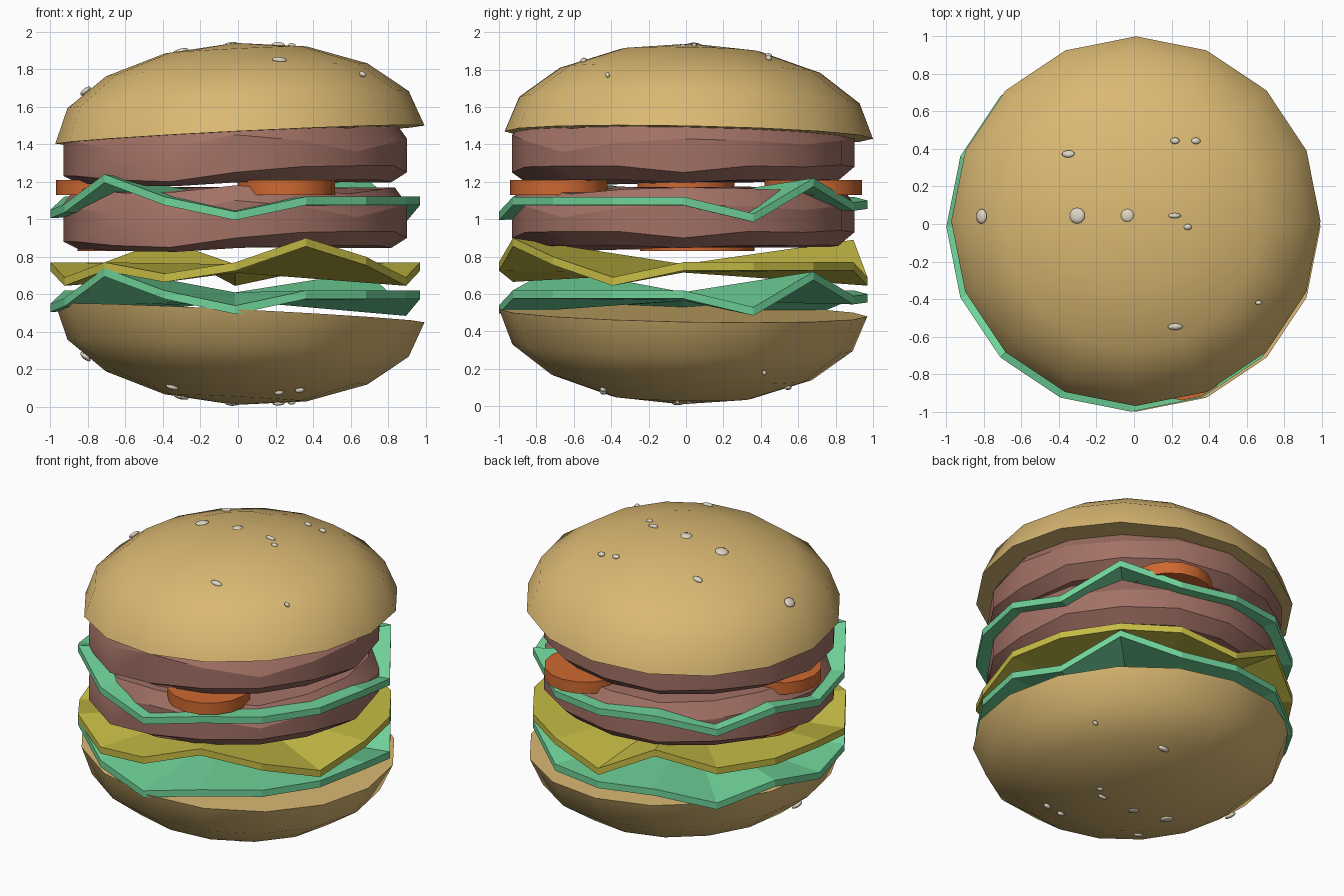
import bpy, bmesh
from math import sin, cos, pi, sqrt
from mathutils import Matrix, Vector

if "Cube" in bpy.data.objects:
    bpy.data.objects.remove(bpy.data.objects["Cube"])

N = 16


def material(name, rgb):
    m = bpy.data.materials.new(name)
    m.diffuse_color = (*rgb, 1)
    m.use_nodes = True
    m.node_tree.nodes["Principled BSDF"].inputs["Base Color"].default_value = m.diffuse_color
    return m


BUN = material("bun", (0.70, 0.48, 0.17))
SEED = material("seed", (0.75, 0.68, 0.55))
MEAT = material("meat", (0.36, 0.165, 0.13))
GREEN = material("green", (0.16, 0.65, 0.32))
CHEESE = material("cheese", (0.57, 0.51, 0.06))
TOMATO = material("tomato", (0.62, 0.14, 0.03))


def finish(name, bm, mat, smooth=None):
    bmesh.ops.recalc_face_normals(bm, faces=bm.faces[:])
    me = bpy.data.meshes.new(name)
    bm.to_mesh(me)
    bm.free()
    ob = bpy.data.objects.new(name, me)
    bpy.context.collection.objects.link(ob)
    me.materials.append(mat)
    if smooth:
        bpy.ops.object.select_all(action='DESELECT')
        ob.select_set(True)
        bpy.context.view_layer.objects.active = ob
        bpy.ops.object.shade_smooth_by_angle(angle=smooth)
    return ob


def stack(name, rings, low, high, mat, centre=(0, 0), smooth=None, matrix=None):
    """Closed solid from (radius, [heights]) rings with fan caps at heights low and high."""
    bm = bmesh.new()
    cx, cy = centre
    loops = []
    for r, zs in rings:
        n = len(zs)
        loops.append([bm.verts.new((cx + r * cos(2 * pi * k / n), cy + r * sin(2 * pi * k / n), z))
                      for k, z in enumerate(zs)])
    ends = [bm.verts.new((cx, cy, low)), bm.verts.new((cx, cy, high))]
    for k in range(n):
        j = (k + 1) % n
        for a, b in zip(loops, loops[1:]):
            bm.faces.new((a[k], a[j], b[j], b[k]))
        bm.faces.new((ends[0], loops[0][j], loops[0][k]))
        bm.faces.new((ends[1], loops[-1][k], loops[-1][j]))
    if matrix:
        bm.transform(matrix)
    return finish(name, bm, mat, smooth)


# Buns: squashed half spheres, the lower one is the upper one turned over
R, H = 0.985, 0.49
SEEDS = [(-0.34, 0.35, .035, .02), (-0.81, 0.02, .035, .04), (-0.29, 0.02, .043, .043),
         (-0.02, 0.02, .037, .037), (0.23, 0.42, .025, .018), (0.34, 0.42, .025, .018),
         (0.23, 0.02, .035, .014), (0.30, -0.04, .022, .016), (0.23, -0.57, .04, .018),
         (0.67, -0.44, .02, .012)]
tilt = Matrix.Translation((0.01, 0.015, 1.45)) @ Matrix.Rotation(-0.05, 4, 'Y') @ Matrix.Rotation(-0.02, 4, 'X')
flip = Matrix.Translation((0, 0, 1.95)) @ Matrix.Rotation(pi, 4, 'X')
for part, mat in (("top", tilt), ("bottom", flip @ tilt)):
    rings = [(R * cos(a * pi / 8), [H * sin(a * pi / 8)] * N) for a in range(4)]
    stack(part + "_bun", rings, 0, H, BUN, smooth=0.9, matrix=mat)
    bm = bmesh.new()
    for x, y, a, b in SEEDS:
        z = H * sqrt(1 - (x * x + y * y) / R ** 2) * 0.985
        normal = Vector((x / R ** 2, y / R ** 2, z / H ** 2))
        turn = Vector((0, 0, 1)).rotation_difference(normal).to_matrix().to_4x4()
        m = mat @ Matrix.Translation((x, y, z)) @ turn @ Matrix.Diagonal((a, b, 0.014, 1))
        bmesh.ops.create_icosphere(bm, subdivisions=2, radius=1, matrix=m)
    finish(part + "_bun_seeds", bm, SEED, smooth=1.0)

# Patties: uneven thick discs with a bevelled rim
LOW = [-.01, .025, .02, .03, .02, 0, .01, -.01, -.03, -.03, -.05, -.06, -.01, .02, .025, .025]
UPP = [.02, .01, -.01, .01, .02, -.02, .01, .03, .02, 0, -.04, -.03, .04, .01, -.05, 0]
for part, dz in (("lower", 0), ("upper", 0.35)):
    rings = [(0.83, [0.85 + dz + 0.4 * w for w in LOW]),
             (0.915, [0.91 + dz + w for w in LOW]),
             (0.915, [1.06 + dz + w for w in UPP]),
             (0.85, [1.16 + dz + 0.5 * w for w in UPP])]
    stack(part + "_patty", rings, 0.85 + dz, 1.17 + dz, MEAT, (-0.015, -0.015), 0.5)

# Lettuce and cheese: thin sheets with a wavy rim (heights by angle from +x)
LEAF = [.62, .53, .72, .59, .60, .62, .53, .62, .55, .58, .74, .62, .54, .62, .62, .62]
SLICE = [.77, .77, .77, .77, .69, .89, .77, .77, .77, .69, .77, .71, .77, .90, .80, .69]


def sheet(name, heights, mid, dz, mat):
    t = 0.045
    rings = [(0.985, [h + dz - t for h in heights]), (0.985, [h + dz for h in heights])]
    stack(name, rings, mid + dz - t, mid + dz, mat, (-0.015, -0.015))


sheet("lower_lettuce", LEAF, 0.61, 0, GREEN)
sheet("upper_lettuce", LEAF, 0.61, 0.5, GREEN)
sheet("cheese", SLICE, 0.76, 0, CHEESE)

# Tomato slices
for i, (x, y, r, z) in enumerate([(.257, -.68, .26, 1.13), (-.71, 0, .26, 1.13),
                                  (.28, .68, .26, 1.13), (-.55, .06, .305, .83)]):
    stack(f"tomato_{i + 1}", [(r, [z] * N), (r, [z + 0.08] * N)], z, z + 0.08, TOMATO, (x, y), 0.6)
